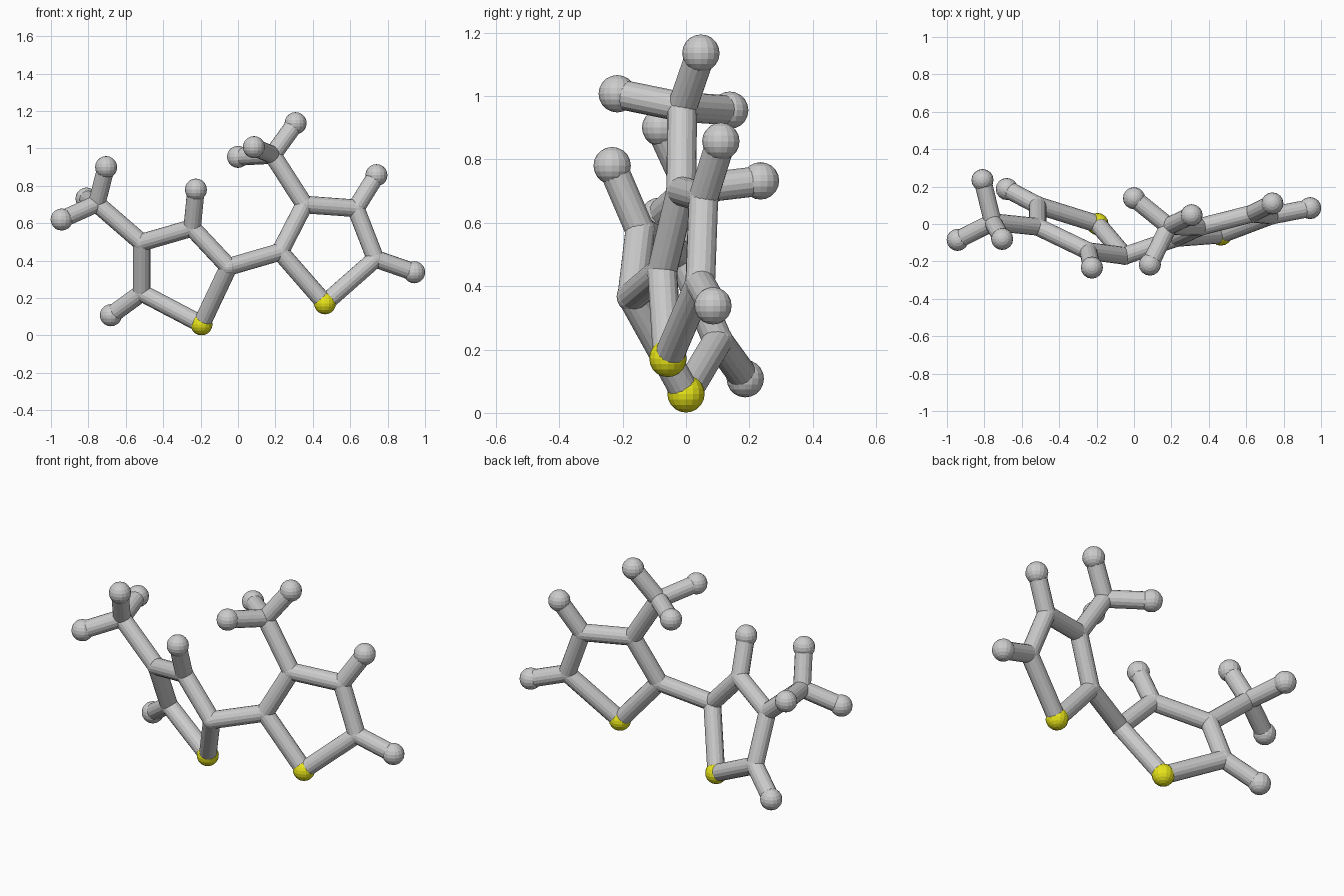
import bpy
from mathutils import Vector

if "Cube" in bpy.data.objects:
    bpy.data.objects.remove(bpy.data.objects["Cube"])

BOND_R, JOINT_R, BALL_R = 0.047, 0.049, 0.059

# Atom centres; the first letter gives the kind: s sulfur, c carbon, h hydrogen
atoms = {
    # left ring with side group
    "s1": (-0.195, 0.00, 0.06), "c2": (-0.05, -0.17, 0.367), "c3": (-0.245, -0.145, 0.575),
    "c4": (-0.515, -0.015, 0.497), "c5": (-0.515, 0.10, 0.228), "c6": (-0.755, 0.01, 0.705),
    "h3": (-0.225, -0.233, 0.78), "h5": (-0.68, 0.187, 0.108),
    "h6a": (-0.705, -0.08, 0.90), "h6b": (-0.943, -0.085, 0.62), "h6c": (-0.81, 0.235, 0.732),
    # right ring with side group
    "s11": (0.465, -0.057, 0.172), "c12": (0.225, -0.075, 0.447), "c13": (0.355, -0.015, 0.70),
    "c14": (0.63, 0.055, 0.68), "c15": (0.735, 0.045, 0.41), "c16": (0.185, -0.012, 0.965),
    "h14": (0.74, 0.11, 0.857), "h15": (0.942, 0.085, 0.338),
    "h16a": (0.308, 0.047, 1.135), "h16b": (0.085, -0.217, 1.007), "h16c": (0.0, 0.138, 0.955),
}
bonds = """s1-c2 c2-c3 c3-c4 c4-c5 c5-s1 c4-c6 c3-h3 c5-h5 c6-h6a c6-h6b c6-h6c
c2-c12 s11-c12 c12-c13 c13-c14 c14-c15 c15-s11 c13-c16 c14-h14 c15-h15
c16-h16a c16-h16b c16-h16c""".split()

yellow = bpy.data.materials.new("yellow")
yellow.diffuse_color = (0.8, 0.78, 0.01, 1)
yellow.use_nodes = True
yellow.node_tree.nodes["Principled BSDF"].inputs["Base Color"].default_value = yellow.diffuse_color
names = {"s": "sulfur_ball", "c": "carbon_joint", "h": "hydrogen_ball"}

# Balls and joints
for key, pos in atoms.items():
    r = JOINT_R if key[0] == "c" else BALL_R
    bpy.ops.mesh.primitive_uv_sphere_add(segments=16, ring_count=10, radius=r, location=pos)
    ob = bpy.context.object
    ob.name = names[key[0]] + "_" + key[1:]
    if key[0] == "s":
        ob.data.materials.append(yellow)

# Bond rods
for b in bonds:
    p, q = (Vector(atoms[k]) for k in b.split("-"))
    d = q - p
    bpy.ops.mesh.primitive_cylinder_add(vertices=16, radius=BOND_R, depth=d.length,
                                        location=(p + q) / 2,
                                        rotation=d.to_track_quat('Z', 'Y').to_euler())
    bpy.context.object.name = "bond_" + b.replace("-", "_")
